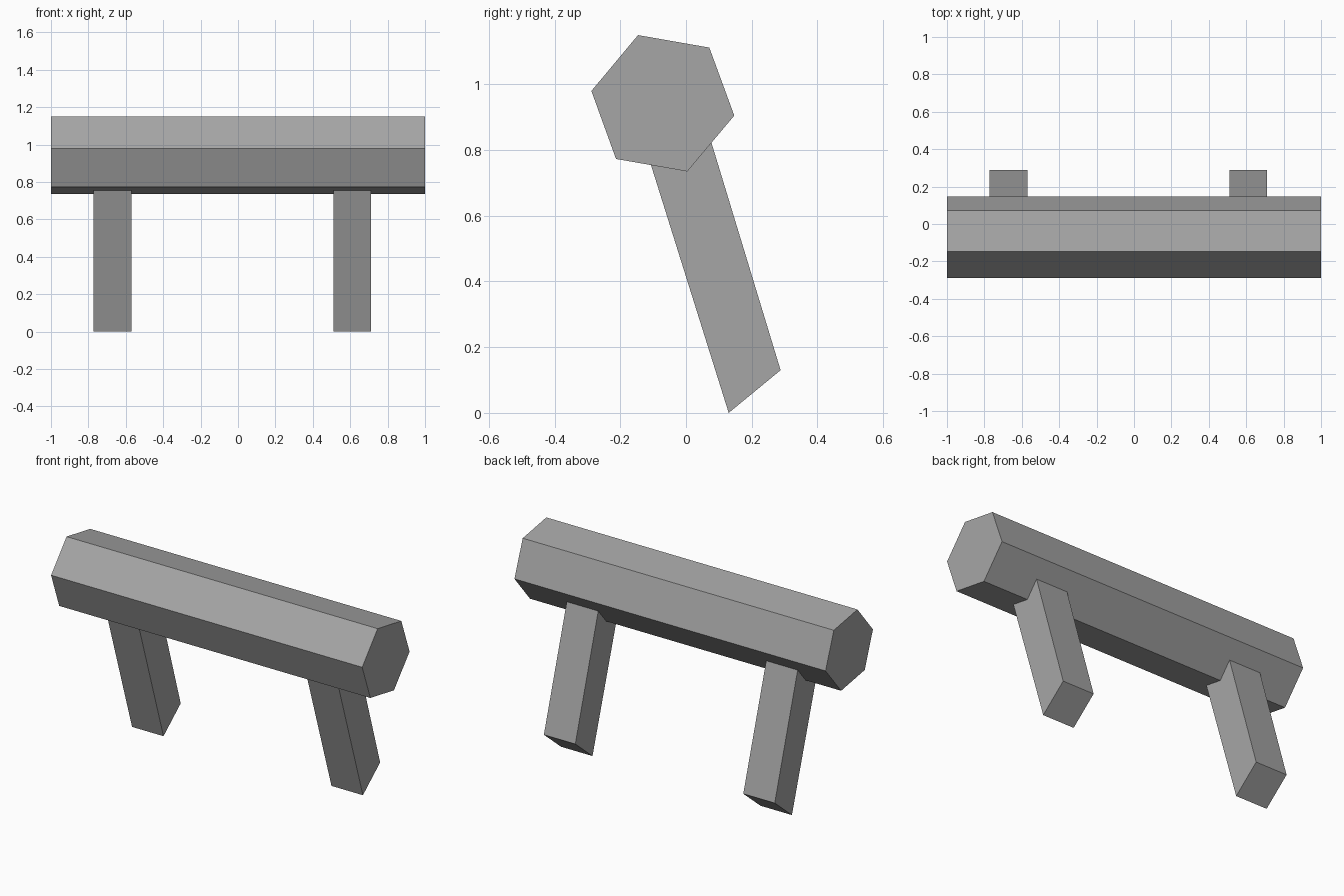
import bpy
import bmesh

cube = bpy.data.objects.get("Cube")
if cube:
    bpy.data.objects.remove(cube, do_unlink=True)

# Single grey material
grey = bpy.data.materials.new("plain grey")
grey.use_nodes = True
colour = (0.38, 0.38, 0.38, 1.0)
grey.diffuse_color = colour
grey.node_tree.nodes["Principled BSDF"].inputs["Base Color"].default_value = colour


def extrude_profile(name, profile, x0, x1):
    """Extrude a closed (y, z) profile along x from x0 to x1."""
    bm = bmesh.new()
    face = bm.faces.new([bm.verts.new((x0, y, z)) for y, z in profile])
    result = bmesh.ops.extrude_face_region(bm, geom=[face], use_keep_orig=True)
    moved = [v for v in result["geom"] if isinstance(v, bmesh.types.BMVert)]
    bmesh.ops.translate(bm, verts=moved, vec=(x1 - x0, 0, 0))
    bmesh.ops.recalc_face_normals(bm, faces=bm.faces)
    mesh = bpy.data.meshes.new(name)
    bm.to_mesh(mesh)
    bm.free()
    mesh.materials.append(grey)
    obj = bpy.data.objects.new(name, mesh)
    bpy.context.scene.collection.objects.link(obj)
    return obj


# Six-sided beam, slightly rolled about its long axis
beam = [(-0.146, 1.15), (0.071, 1.112), (0.147, 0.905),
        (0.004, 0.735), (-0.213, 0.773), (-0.288, 0.98)]
extrude_profile("beam", beam, -1.0, 1.0)

# Two slanted legs running up into the beam
leg = [(0.13, 0.0), (0.288, 0.13), (0.06, 0.88), (-0.124, 0.81)]
for name, x0 in (("right_leg", -0.772), ("left_leg", 0.51)):
    extrude_profile(name, leg, x0, x0 + 0.202)
